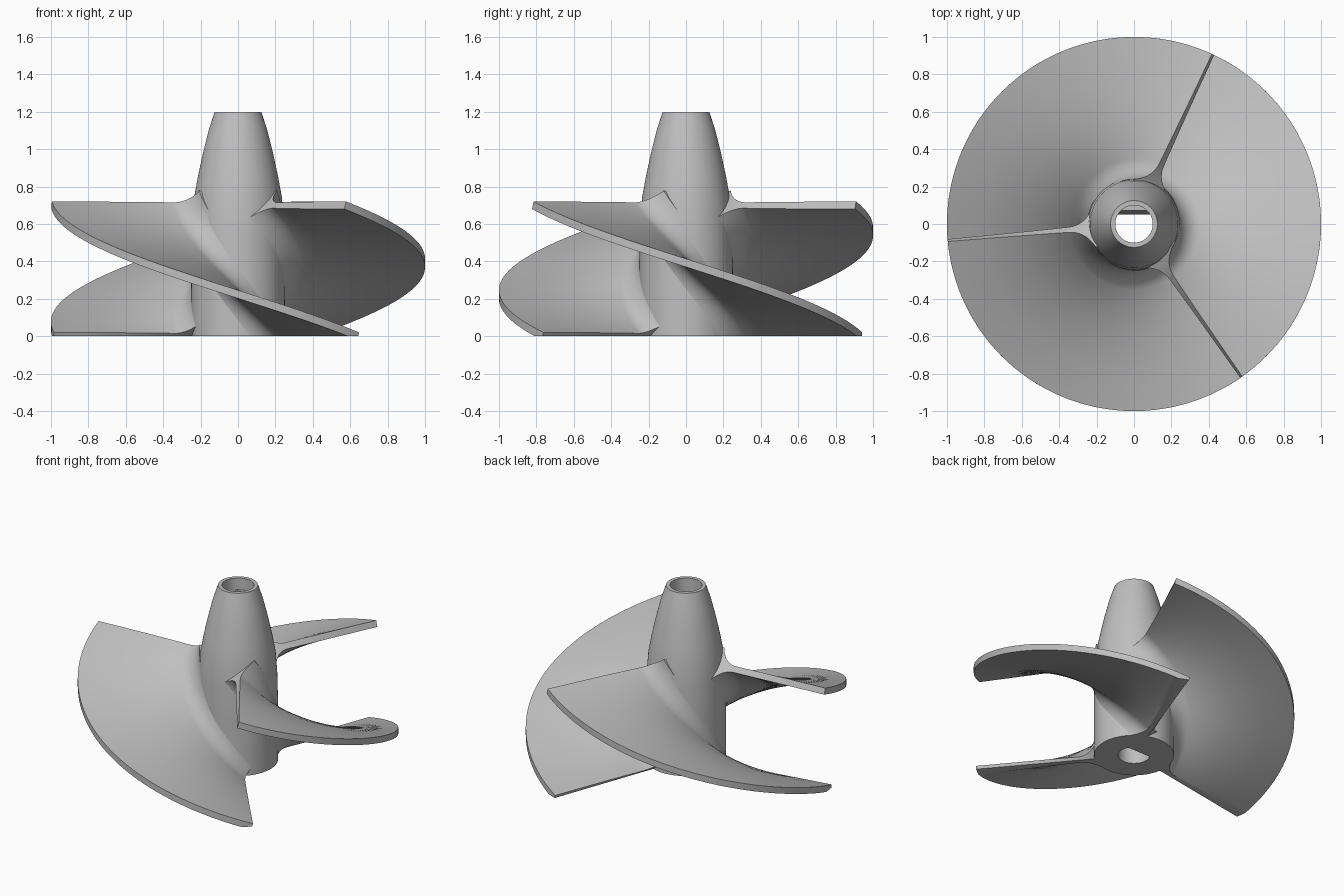
import bpy, bmesh, math

TAU = 2 * math.pi
HUB_R, FILLET, HALF_T = 0.24, 0.11, 0.021   # hub radius, root fillet, half blade thickness
Z_TOP, SWEEP = 0.70, math.radians(125)      # blade centre surface height and turn
PITCH = Z_TOP / SWEEP

old = bpy.data.objects.get("Cube")
if old:
    bpy.data.objects.remove(old, do_unlink=True)

grey = bpy.data.materials.new("plain_grey")
grey.use_nodes = True
colour = (0.52, 0.52, 0.52, 1)
grey.diffuse_color = colour
grey.node_tree.nodes["Principled BSDF"].inputs["Base Color"].default_value = colour


def finish(name, bm, angle=35):
    """Turn a bmesh into a smooth shaded grey object."""
    bmesh.ops.recalc_face_normals(bm, faces=bm.faces)
    mesh = bpy.data.meshes.new(name)
    bm.to_mesh(mesh)
    bm.free()
    mesh.materials.append(grey)
    obj = bpy.data.objects.new(name, mesh)
    bpy.context.collection.objects.link(obj)
    bpy.ops.object.select_all(action="DESELECT")
    obj.select_set(True)
    bpy.context.view_layer.objects.active = obj
    bpy.ops.object.shade_smooth_by_angle(angle=math.radians(angle))
    return obj


def bridge(bm, rings, closed):
    """Skin neighbouring rings of vertices with quads."""
    pairs = list(zip(rings, rings[1:]))
    if closed:
        pairs.append((rings[-1], rings[0]))
    for a, b in pairs:
        for i in range(len(a)):
            j = (i + 1) % len(a)
            bm.faces.new((a[i], a[j], b[j], b[i]))


# Hub: lathed tapering nose, straight root and open bore
profile = [(0.1, 0), (0.25, 0), (0.25, 0.4), (0.245, 0.6), (0.235, 0.74),
           (0.213, 0.86), (0.187, 0.98), (0.157, 1.1), (0.125, 1.2), (0.1, 1.2)]
bm = bmesh.new()
SEG = 96
rings = [[bm.verts.new((r * math.cos(TAU * k / SEG), r * math.sin(TAU * k / SEG), z))
          for r, z in profile] for k in range(SEG)]
bridge(bm, rings, True)
finish("hub", bm)

# Bore flat: segment-shaped filler giving the shaft hole its D shape
bm = bmesh.new()
rings = []
for z, flat in ((0.0, 0.05), (1.12, 0.072)):
    half = math.acos(flat / 0.102)
    rings.append([bm.verts.new((0.102 * math.sin(a), 0.102 * math.cos(a), z))
                  for a in [half * (i / 6 - 1) for i in range(13)]])
bridge(bm, rings, False)
for ring in rings:
    bm.faces.new(ring)
finish("bore_flat", bm)


def half_width(r):
    """Blade half thickness, flaring into the hub through a round fillet."""
    d = min(max(HUB_R + FILLET - r, 0), FILLET)
    return HALF_T + FILLET - math.sqrt(FILLET ** 2 - d ** 2)


def blade_point(r, side, turn):
    """Point on a helicoid offset along its own normal."""
    slope = PITCH / r
    off = side * half_width(r) / math.sqrt(1 + slope ** 2)
    a = turn + off * slope / r
    return r * math.cos(a), r * math.sin(a), Z_TOP - PITCH * (turn - start) + off


# Blades: filleted section swept down a helix and trimmed level at the base
fillet_r = [HUB_R + FILLET * (1 - math.cos(math.pi / 2 * i / 12)) for i in range(13)]
radii = [0.2] + fillet_r + [0.45, 0.6, 0.8, 1.0]
STEPS = 72
for n, label in enumerate(("back", "right", "left")):
    start = math.radians(65 + 120 * n)
    bm = bmesh.new()
    rings = []
    for k in range(STEPS + 1):
        turn = start + SWEEP * k / STEPS
        section = [(r, 1) for r in radii] + [(r, -1) for r in reversed(radii)]
        rings.append([bm.verts.new(blade_point(r, s, turn)) for r, s in section])
    bridge(bm, rings, False)
    # End caps as strips across the section
    m = len(radii)
    for ring in (rings[0], rings[-1]):
        for i in range(m - 1):
            bm.faces.new((ring[i], ring[i + 1], ring[2 * m - 2 - i], ring[2 * m - 1 - i]))
    cut = bmesh.ops.bisect_plane(bm, geom=bm.verts[:] + bm.edges[:] + bm.faces[:],
                                 plane_co=(0, 0, 0), plane_no=(0, 0, -1), clear_outer=True)
    rim = [e for e in bm.edges if e.is_boundary]
    bmesh.ops.triangle_fill(bm, edges=rim, use_beauty=True)
    finish(label + "_blade", bm)
